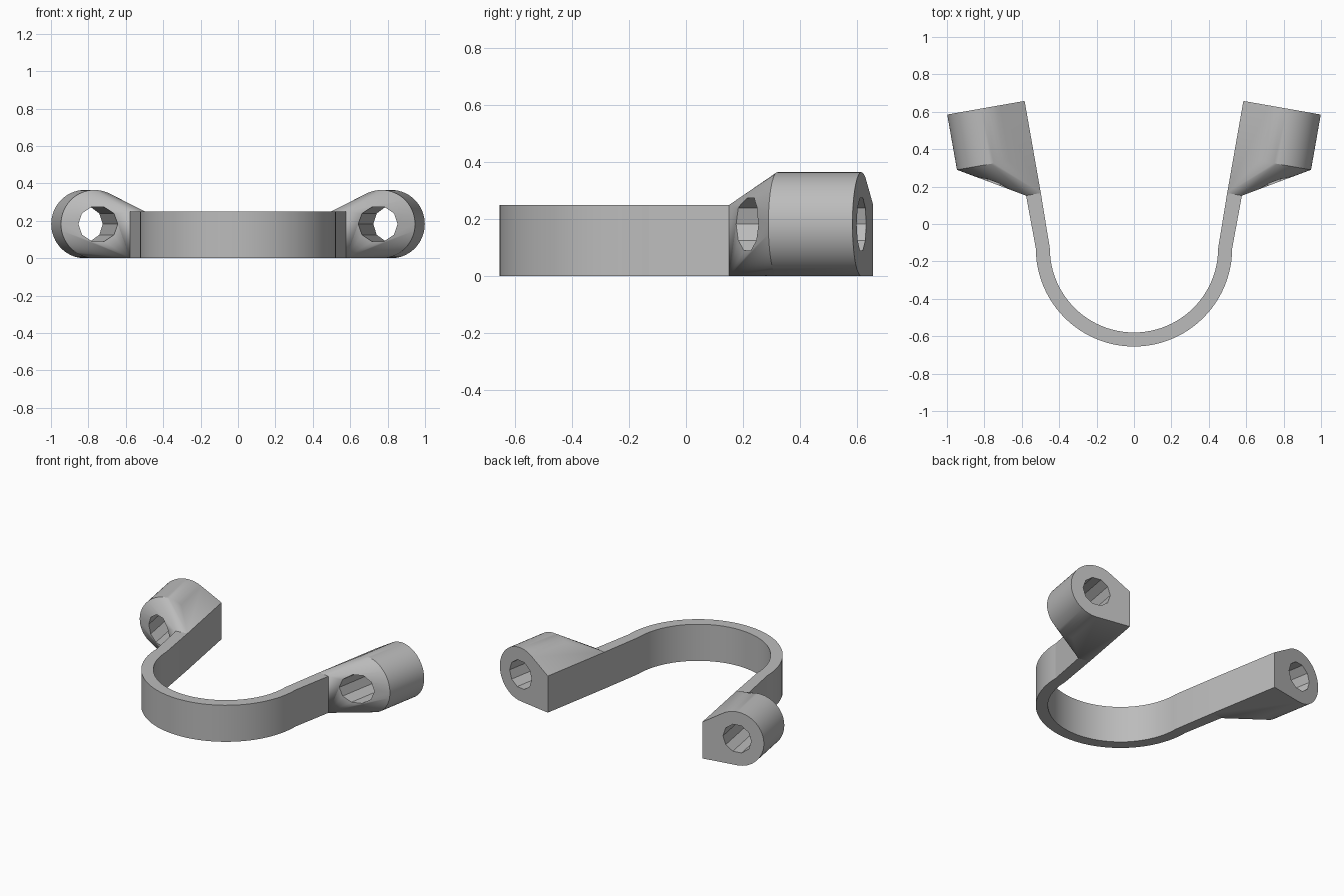
import bpy, bmesh, math
from mathutils import Matrix, Vector

cube = bpy.data.objects.get("Cube")
if cube:
    bpy.data.objects.remove(cube)

grey = bpy.data.materials.new("plain_grey")
grey.use_nodes = True
colour = (0.5, 0.5, 0.5, 1)
grey.diffuse_color = colour
grey.node_tree.nodes["Principled BSDF"].inputs["Base Color"].default_value = colour

STRAP_H, STRAP_T = 0.25, 0.08
LUG_R, LUG_W, LUG_LEN, TAPER_START = 0.1825, 0.42, 0.3, -0.5
HOLE_R, HOLE_SIDES = 0.097, 10
ARC_Y, ARC_OUT, ARC_IN = -0.13, 0.525, 0.45

# Arm frame: u points outward, v runs back along the arm, origin at the inner rear corner
splay = math.radians(10)
u_dir = Vector((math.cos(splay), -math.sin(splay), 0))
v_dir = Vector((math.sin(splay), math.cos(splay), 0))
corner = Vector((0.585, 0.658, 0))


def place(u, v, z=0):
    return corner + u_dir * u + v_dir * v + Vector((0, 0, z))


def add_object(name, bm):
    bmesh.ops.recalc_face_normals(bm, faces=bm.faces[:])
    mesh = bpy.data.meshes.new(name)
    bm.to_mesh(mesh)
    bm.free()
    mesh.materials.append(grey)
    obj = bpy.data.objects.new(name, mesh)
    bpy.context.collection.objects.link(obj)
    return obj


def smooth(obj, angle):
    bpy.ops.object.select_all(action="DESELECT")
    obj.select_set(True)
    bpy.context.view_layer.objects.active = obj
    bpy.ops.object.shade_smooth_by_angle(angle=math.radians(angle))


def ring(radius, sides, v):
    """Points of a circle across the arm, centred on the lug axis."""
    return [place(LUG_W - LUG_R + radius * math.cos(a), v, LUG_R + radius * math.sin(a))
            for a in (math.tau * i / sides for i in range(sides))]


def hull(name, points):
    bm = bmesh.new()
    for p in points:
        bm.verts.new(p)
    out = bmesh.ops.convex_hull(bm, input=bm.verts[:])
    spare = {g for g in out["geom_interior"] + out["geom_unused"]
             if isinstance(g, bmesh.types.BMVert)}
    bmesh.ops.delete(bm, geom=list(spare), context="VERTS")
    bmesh.ops.dissolve_limit(bm, angle_limit=math.radians(0.5),
                             verts=bm.verts[:], edges=bm.edges[:])
    return add_object(name, bm)


# U-shaped strap: half circle with two splayed straight arms
def arc(radius, steps=48):
    return [Vector((radius * math.cos(a), ARC_Y + radius * math.sin(a), 0))
            for a in (math.pi + math.pi * i / steps for i in range(steps + 1))]


def flip(p):
    return Vector((-p.x, p.y, p.z))


outer_end, inner_end = place(STRAP_T, TAPER_START), place(0, TAPER_START)
outline = ([flip(outer_end)] + arc(ARC_OUT) + [outer_end, inner_end]
           + arc(ARC_IN)[::-1] + [flip(inner_end)])
bm = bmesh.new()
base = bm.faces.new([bm.verts.new(p) for p in outline])
top = bmesh.ops.extrude_face_region(bm, geom=[base])
bmesh.ops.translate(bm, vec=(0, 0, STRAP_H),
                    verts=[g for g in top["geom"] if isinstance(g, bmesh.types.BMVert)])
strap = add_object("strap", bm)
smooth(strap, 8)

# Lug: round barrel blended into the end of the strap
strap_section = [place(u, v, z) for u in (0, STRAP_T)
                 for v in (TAPER_START, 0) for z in (0, STRAP_H)]
lug = hull("left_lug", strap_section + ring(LUG_R, 64, -LUG_LEN) + ring(LUG_R, 64, 0))

# Faceted bore through the lug
cutter = hull("bore_cutter", ring(HOLE_R, HOLE_SIDES, -1) + ring(HOLE_R, HOLE_SIDES, 0.3))
cutter.hide_render = True
bore = lug.modifiers.new("bore", "BOOLEAN")
bore.operation, bore.solver, bore.object = "DIFFERENCE", "EXACT", cutter
bpy.context.view_layer.objects.active = lug
bpy.ops.object.modifier_apply(modifier=bore.name)
bpy.data.objects.remove(cutter)
smooth(lug, 25)

# Mirrored lug on the other arm
mirrored = lug.data.copy()
mirrored.transform(Matrix.Scale(-1, 4, (1, 0, 0)))
mirrored.flip_normals()
right_lug = bpy.data.objects.new("right_lug", mirrored)
bpy.context.collection.objects.link(right_lug)
